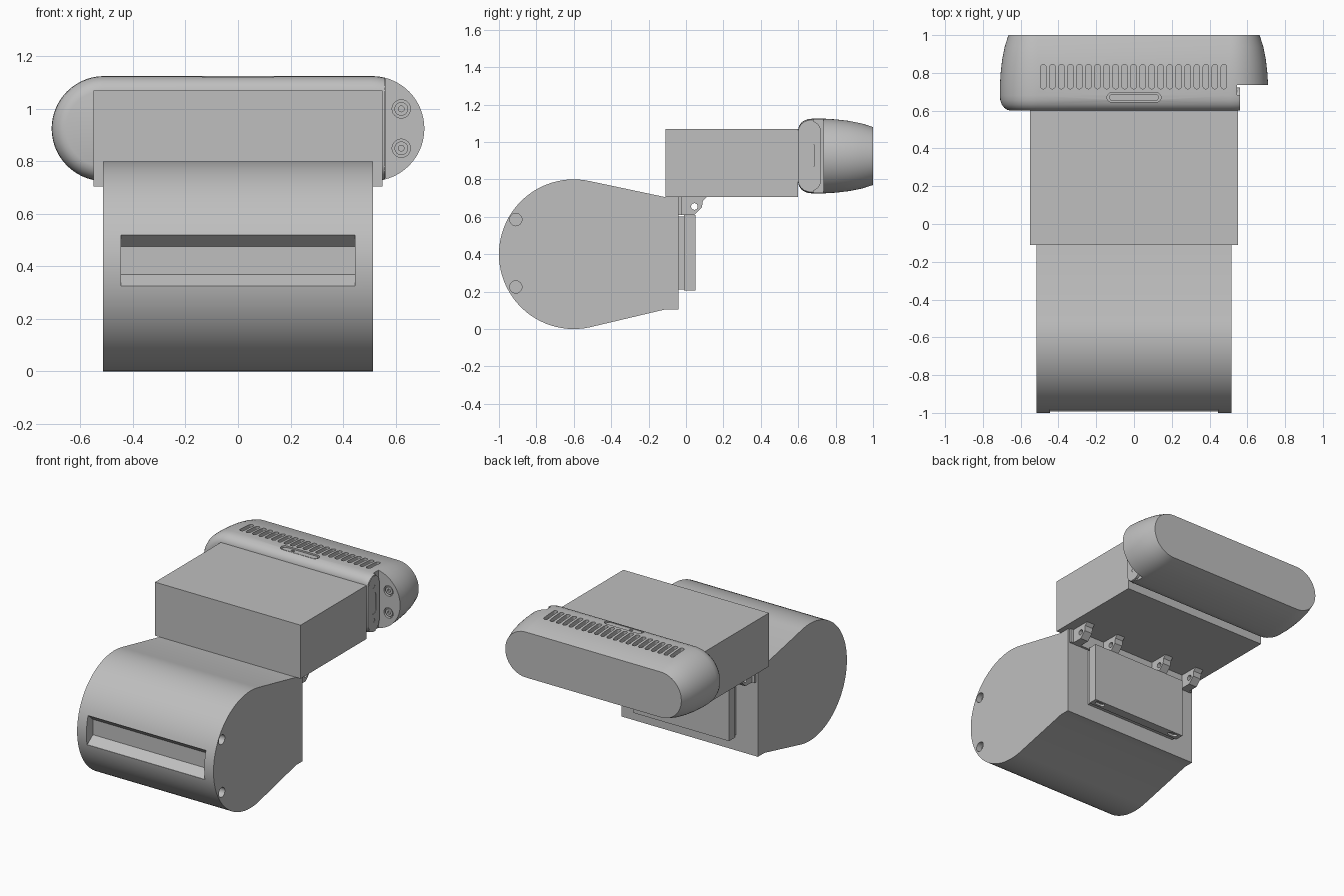
import bpy
import bmesh
from math import sin, cos, pi, radians

if "Cube" in bpy.data.objects:
    bpy.data.objects.remove(bpy.data.objects["Cube"])

GREY = (0.52, 0.52, 0.52, 1)
mat = bpy.data.materials.new("plain grey")
mat.use_nodes = True
mat.diffuse_color = GREY
mat.node_tree.nodes["Principled BSDF"].inputs["Base Color"].default_value = GREY


def loft(name, rings):
    """Skin a closed solid through equal-length rings of points."""
    bm = bmesh.new()
    rows = [[bm.verts.new(p) for p in ring] for ring in rings]
    n = len(rows[0])
    for a, b in zip(rows, rows[1:]):
        for i in range(n):
            j = (i + 1) % n
            bm.faces.new((a[i], a[j], b[j], b[i]))
    bm.faces.new(rows[0])
    bm.faces.new(rows[-1])
    bmesh.ops.recalc_face_normals(bm, faces=bm.faces)
    mesh = bpy.data.meshes.new(name)
    bm.to_mesh(mesh)
    bm.free()
    mesh.materials.append(mat)
    ob = bpy.data.objects.new(name, mesh)
    bpy.context.collection.objects.link(ob)
    return ob


def prism(name, axis, pts, lo, hi):
    """Extrude a 2D outline along x (y,z points), y (x,z) or z (x,y)."""
    def place(p, t):
        q = list(p)
        q.insert("xyz".index(axis), t)
        return q
    return loft(name, [[place(p, t) for p in pts] for t in (lo, hi)])


def pill(cu, cv, half, r, seg=8, upright=False):
    """Outline with two round ends; half = 0 gives a circle."""
    pts = []
    for side in (1, -1):
        for i in range(seg + 1):
            if half == 0 and i == seg:
                continue
            a = -pi / 2 + pi * i / seg
            u, v = side * (half + r * cos(a)), side * r * sin(a)
            if upright:
                u, v = -v, u
            pts.append((cu + u, cv + v))
    return pts


def rect(u0, u1, v0, v1):
    return [(u0, v0), (u1, v0), (u1, v1), (u0, v1)]


def activate(ob):
    bpy.ops.object.select_all(action='DESELECT')
    ob.select_set(True)
    bpy.context.view_layer.objects.active = ob


def cut(ob, cutter):
    mod = ob.modifiers.new("cut", 'BOOLEAN')
    mod.operation = 'DIFFERENCE'
    mod.solver = 'EXACT'
    mod.object = cutter
    activate(ob)
    bpy.ops.object.modifier_apply(modifier=mod.name)
    bpy.data.objects.remove(cutter)


def smooth(ob):
    activate(ob)
    bpy.ops.object.shade_smooth_by_angle(angle=radians(25))


# Drum-shaped lower housing with a tapering back
arc = [radians(78 + 204 * i / 48) for i in range(49)]
outline = [(-0.6 + 0.4 * cos(a), 0.4 + 0.4 * sin(a)) for a in arc]
outline += [(-0.11, 0.105), (-0.04, 0.105), (-0.04, 0.705), (-0.11, 0.705)]
housing = prism("lower_housing", 'x', outline, -0.515, 0.515)

# Flared front slot
slot = [(-1.05, 0.52), (-0.98, 0.52), (-0.93, 0.475),
        (-0.93, 0.37), (-0.99, 0.325), (-1.05, 0.325)]
cut(housing, prism("slot_cutter", 'x', slot, -0.445, 0.445))

# Side screw holes
for z in (0.225, 0.585):
    cut(housing, prism("hole_cutter", 'x', pill(-0.91, z, 0, 0.033, 12), 0.475, 0.6))
smooth(housing)

# Middle block
prism("middle_block", 'z', rect(-0.55, 0.55, -0.11, 0.6), 0.705, 1.07)

# Rounded upper unit, lofted from front to back
sections = [(0.6, 0.145), (0.605, 0.162), (0.615, 0.177), (0.632, 0.19),
            (0.655, 0.198), (0.68, 0.2), (0.735, 0.2), (0.8, 0.196),
            (0.87, 0.188), (0.94, 0.174), (1.0, 0.155)]
unit = loft("upper_unit", [[(u, y, v) for u, v in pill(0, 0.925, 0.51, r, 28)]
                           for y, r in sections])

# Stepped end on the left with its sockets
cut(unit, prism("step_cutter", 'z', rect(0.56, 0.9, 0.5, 0.735), 0.6, 1.3))
cut(unit, prism("seam_cutter", 'z', rect(0.545, 0.9, 0.682, 0.735), 0.6, 1.3))
for z in (0.85, 1.0):
    cut(unit, prism("socket_cutter", 'y', pill(0.622, z, 0, 0.035, 12), 0.7, 0.755))
    pin = prism("socket_pin", 'y', pill(0.622, z, 0, 0.026, 12), 0.74, 0.76)
    cut(pin, prism("pin_cutter", 'y', pill(0.622, z, 0, 0.011, 8), 0.7, 0.752))
    smooth(pin)

# End plate on the step, with a slot and two screw holes
plate = prism("end_plate", 'x', pill(0.664, 0.925, 0.13, 0.058, 12, True), 0.54, 0.562)
cut(plate, prism("port_cutter", 'x', pill(0.66, 0.928, 0.046, 0.027, 8, True), 0.552, 0.6))
for z in (0.81, 1.045):
    cut(plate, prism("screw_cutter", 'x', pill(0.66, z, 0, 0.013, 8), 0.552, 0.6))
smooth(plate)

# Row of vents and the latch recess on top
for i in range(21):
    x = -0.48 + 0.0478 * i
    cut(unit, prism("vent_cutter", 'z', pill(x, 0.78, 0.05, 0.015, 6, True), 1.095, 1.2))
cut(unit, prism("latch_cutter", 'z', pill(0, 0.67, 0.118, 0.025), 1.11, 1.2))
latch = prism("latch", 'z', pill(0, 0.67, 0.112, 0.019), 1.1, 1.118)
cut(latch, prism("latch_hole_cutter", 'z', pill(-0.055, 0.67, 0, 0.011), 1.112, 1.2))
smooth(latch)
smooth(unit)

# Rear panel with a thin mounting step
prism("rear_panel_base", 'x', rect(-0.045, -0.01, 0.212, 0.602), -0.35, 0.35)
panel = prism("rear_panel", 'x', rect(-0.012, 0.05, 0.205, 0.61), -0.36, 0.36)
for x in (-0.3, 0.3):
    cut(panel, prism("foot_cutter", 'z', pill(x, 0.02, 0.02, 0.015), 0.15, 0.22))

# Hinge strip and lugs carrying the middle block
prism("hinge_strip", 'x', rect(-0.042, -0.025, 0.61, 0.706), -0.5, 0.5)
lug_outline = [(-0.035, 0.61), (0.045, 0.61), (0.085, 0.65), (0.09, 0.685),
               (0.11, 0.706), (-0.035, 0.706)]
for x in (-0.45, -0.2, 0.2, 0.45):
    lug = prism("hinge_lug", 'x', lug_outline, x - 0.03, x + 0.03)
    cut(lug, prism("lug_hole_cutter", 'x', pill(0.045, 0.655, 0, 0.018), x - 0.1, x + 0.1))
    smooth(lug)
